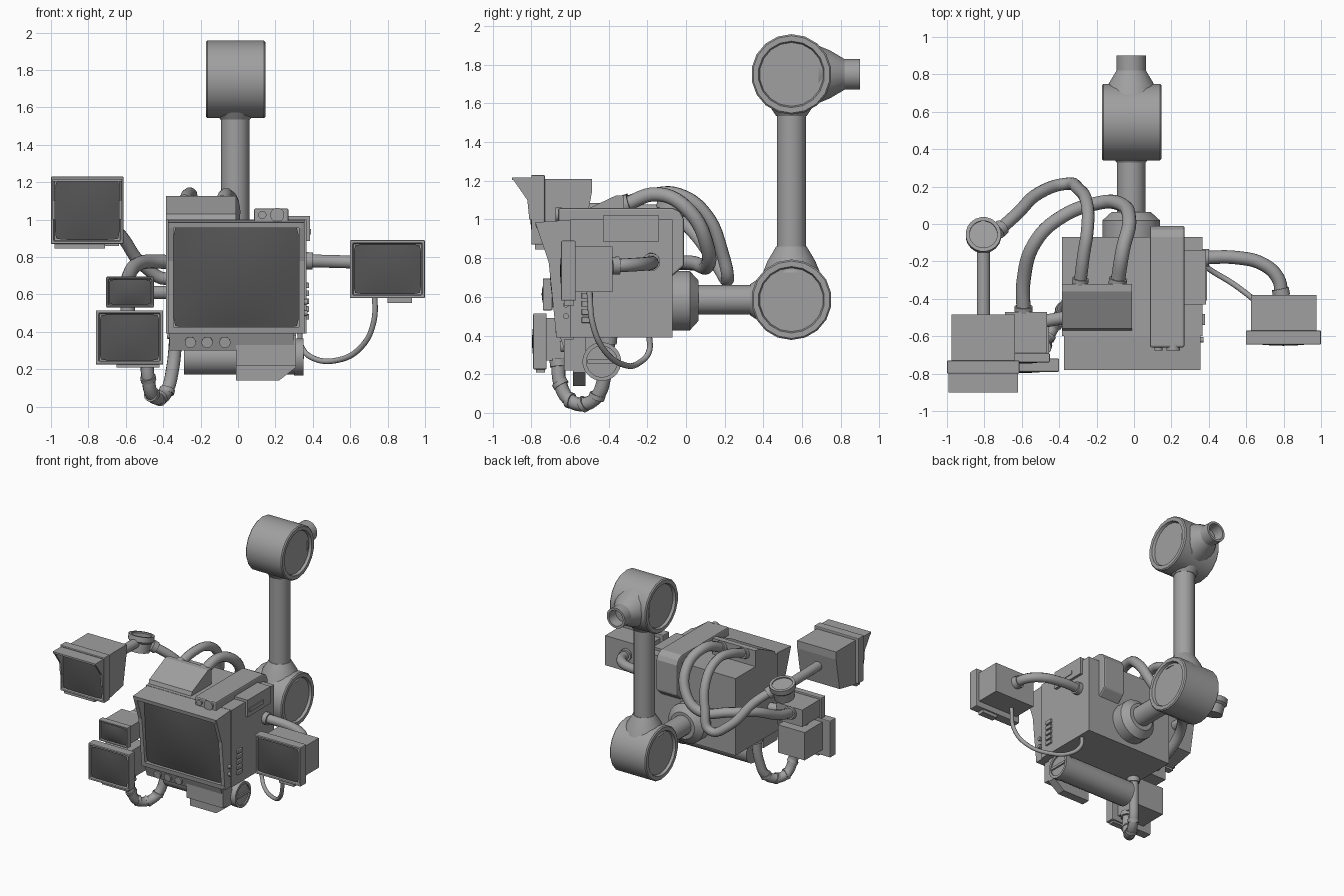
import bpy, bmesh, math
from mathutils import Vector

if "Cube" in bpy.data.objects:
    bpy.data.objects.remove(bpy.data.objects["Cube"])


def material(name, v):
    m = bpy.data.materials.new(name)
    m.diffuse_color = (v, v, v, 1)
    m.use_nodes = True
    m.node_tree.nodes["Principled BSDF"].inputs["Base Color"].default_value = m.diffuse_color
    return m


GREY = material("grey_metal", 0.35)
DARK = material("dark_screen", 0.09)


def finish(name, bm, mat=GREY, smooth=True, bevel=0):
    bmesh.ops.recalc_face_normals(bm, faces=bm.faces[:])
    me = bpy.data.meshes.new(name)
    bm.to_mesh(me)
    bm.free()
    ob = bpy.data.objects.new(name, me)
    bpy.context.collection.objects.link(ob)
    me.materials.append(mat)
    if bevel:
        b = ob.modifiers.new("bevel", 'BEVEL')
        b.width, b.segments = bevel, 2
    if smooth:
        select(ob)
        bpy.ops.object.shade_smooth_by_angle(angle=math.radians(35))
    return ob


def select(ob):
    bpy.ops.object.select_all(action='DESELECT')
    ob.select_set(True)
    bpy.context.view_layer.objects.active = ob


def prism(name, pts, a, b, axis='x', bevel=0):
    """Extrude a (y,z) outline along x, or an (x,z) outline along y."""
    bm = bmesh.new()
    place = (lambda p, t: (t, p[0], p[1])) if axis == 'x' else (lambda p, t: (p[0], t, p[1]))
    lo = [bm.verts.new(place(p, a)) for p in pts]
    hi = [bm.verts.new(place(p, b)) for p in pts]
    bm.faces.new(lo)
    bm.faces.new(hi[::-1])
    for i in range(len(pts)):
        j = (i + 1) % len(pts)
        bm.faces.new((lo[i], lo[j], hi[j], hi[i]))
    return finish(name, bm, bevel=bevel, smooth=False)


def box(name, x0, x1, y0, y1, z0, z1, bevel=0):
    return prism(name, [(y0, z0), (y1, z0), (y1, z1), (y0, z1)], x0, x1, bevel=bevel)


def lathe(name, start, direction, prof, n=20):
    """Revolve (distance, radius) pairs around a direction."""
    q = Vector(direction).to_track_quat('Z', 'Y')
    bm = bmesh.new()
    rings = []
    for d, r in prof:
        rings.append([bm.verts.new(Vector(start) + q @ Vector((
            r * math.cos(2 * math.pi * (i + .5) / n), r * math.sin(2 * math.pi * (i + .5) / n), d)))
            for i in range(n)])
    for r0, r1 in zip(rings, rings[1:]):
        for i in range(n):
            j = (i + 1) % n
            bm.faces.new((r0[i], r0[j], r1[j], r1[i]))
    bm.faces.new(rings[0][::-1])
    bm.faces.new(rings[-1])
    return finish(name, bm)


def rod(name, p0, p1, r, n=16):
    d = Vector(p1) - Vector(p0)
    return lathe(name, p0, d, [(0, r), (d.length, r)], n)


def cable(name, pts, r, collars=True):
    cu = bpy.data.curves.new(name, 'CURVE')
    cu.dimensions = '3D'
    cu.bevel_depth, cu.bevel_resolution, cu.resolution_u = r, 3, 6
    cu.use_fill_caps = True
    sp = cu.splines.new('BEZIER')
    sp.bezier_points.add(len(pts) - 1)
    for bp, p in zip(sp.bezier_points, pts):
        bp.co = p
        bp.handle_left_type = bp.handle_right_type = 'AUTO'
    ob = bpy.data.objects.new(name, cu)
    bpy.context.collection.objects.link(ob)
    cu.materials.append(GREY)
    select(ob)
    bpy.ops.object.convert(target='MESH')
    if collars:
        for a, b in ((pts[0], pts[1]), (pts[-1], pts[-2])):
            d = (Vector(b) - Vector(a)).normalized()
            rod(name + "_collar", a, Vector(a) + d * .04, r * 1.3)


def screen(name, x0, x1, z0, z1, ytop, ybot, bulge, n=10):
    """Bulged glass with softly rounded corners."""
    bm = bmesh.new()
    g = []
    for j in range(n + 1):
        for i in range(n + 1):
            u, v = 2 * i / n - 1, 2 * j / n - 1
            k = 1 - .04 * (u * v) ** 8
            y = ybot + (ytop - ybot) * (v + 1) / 2 - bulge * (1 - u * u) * (1 - v * v)
            g.append(bm.verts.new(((x0 + x1) / 2 + u * k * (x1 - x0) / 2, y,
                                   (z0 + z1) / 2 + v * k * (z1 - z0) / 2)))
    for j in range(n):
        for i in range(n):
            a = j * (n + 1) + i
            bm.faces.new((g[a], g[a + 1], g[a + n + 2], g[a + n + 1]))
    ob = finish(name, bm, DARK)
    if ob.data.polygons[n * n // 2].normal.y > 0:
        ob.data.flip_normals()


def monitor(name, x0, x1, z0, z1, yf, yb, rim):
    """Recessed frame with a bulged screen."""
    bm = bmesh.new()
    bmesh.ops.create_cube(bm, size=1)
    for v in bm.verts:
        v.co = ((x0 + x1) / 2 + v.co.x * (x1 - x0), (yf + yb) / 2 + v.co.y * (yb - yf),
                (z0 + z1) / 2 + v.co.z * (z1 - z0))
    front = [min(bm.faces, key=lambda f: f.calc_center_median().y)]
    bmesh.ops.inset_region(bm, faces=front, thickness=rim)
    bmesh.ops.inset_region(bm, faces=front, thickness=.003, depth=-.02)
    finish(name + "_frame", bm, smooth=False, bevel=.006)
    screen(name + "_screen", x0 + rim, x1 - rim, z0 + rim, z1 - rim, yf + .008, yf + .008, .014)


# main housing with hooded screen surround
box("body", -.385, .365, -.6, -.07, .39, 1.0)
box("screen_back", -.365, .34, -.64, -.57, .39, .99)
SIDE = [(-.57, .39), (-.67, .39), (-.71, .78), (-.78, .985), (-.57, 1.0)]
for n, a, b in (("left", -.375, -.345), ("right", .325, .355)):
    prism("surround_" + n, SIDE, a, b)
prism("surround_top", [(-.57, .965), (-.775, .955), (-.78, .985), (-.57, 1.0)], -.365, .345)
prism("surround_bottom", [(-.57, .39), (-.67, .39), (-.675, .425), (-.57, .425)], -.365, .345)
screen("main_screen", -.348, .328, .42, .968, -.685, -.65, .035)

# top wedge and the strap that folds over the back
prism("top_wedge", [(-.57, 1.0), (-.56, 1.03), (-.36, 1.125), (-.32, 1.125), (-.32, .99)], -.385, -.01)
prism("top_strap", [(-.66, .98), (-.66, 1.06), (-.07, 1.06), (-.03, 1.04), (-.01, 1.0),
                    (-.01, .76), (-.08, .7), (-.08, .98)], .085, .27, bevel=.01)
for x, r in ((.13, .022), (.21, .038)):
    rod("strap_knob", (x, -.64, 1.025), (x, -.675, 1.025), r)

# right side plate, buttons and dials
box("side_plate", .27, .385, -.43, -.14, .885, 1.02)
box("side_plate_slot", .38, .391, -.41, -.235, .92, .95)
for i in range(5):
    z = .48 + i * .042
    box("side_button", .36, .38, -.54, -.48, z - .015, z + .015, bevel=.004)
for z in (.5, .56):
    rod("side_dial", (.355, -.62, z), (.372, -.62, z), .015)

# lower control panel, roll and bracket
prism("control_panel", [(-.65, .39), (-.62, .3), (-.45, .3), (-.45, .39)], -.365, .3)
for x in (-.255, -.165, -.07):
    rod("panel_knob", (x, -.6, .348), (x, -.65, .343), .03)
rod("lower_roll", (-.29, -.435, .265), (.31, -.435, .265), .095, 24)
lathe("roll_cap", (.3, -.435, .265), (1, 0, 0), [(0, .1), (.05, .1), (.05, .08), (.04, .08)], 24)
box("cap_bar", .335, .352, -.51, -.36, .255, .275)
prism("front_bracket", [(-.01, .39), (.31, .39), (.31, .21), (.22, .14), (-.01, .14)], -.585, -.52, 'y')
box("bracket_step", -.01, .31, -.63, -.56, .22, .38)

# rear arm with two drum joints
AX, AY = -.015, .545
lathe("neck_collar", (AX, -.08, .58), (0, 1, 0), [(0, .155), (.1, .155), (.145, .105), (.145, .08)])
rod("neck", (AX, 0, .585), (AX, .4, .585), .077)
rod("column", (AX, AY, .7), (AX, AY, 1.65), .077)
for n, z in (("lower", .585), ("upper", 1.75)):
    lathe(n + "_joint", (-.172, AY, z), (1, 0, 0),
          [(.02, .165), (0, .172), (0, .2), (.008, .208), (.31, .208), (.318, .2),
           (.318, .172), (.298, .165)], 18)
FLARE = [(.14, .15), (.2, .125), (.275, .08)]
lathe("lower_flare_up", (AX, AY, .585), (0, 0, 1), FLARE)
lathe("lower_flare_front", (AX, AY, .585), (0, -1, 0), [(.14, .13), (.215, .08)])
lathe("upper_flare_down", (AX, AY, 1.75), (0, 0, -1), [(.14, .13), (.215, .08)])
lathe("upper_flare_back", (AX, AY, 1.75), (0, 1, 0), FLARE)
lathe("nozzle", (AX, .75, 1.75), (0, 1, 0), [(0, .08), (.15, .08), (.15, .062), (.06, .055)])

# upper left monitor with hood, post and swivel
monitor("upper_left", -1.0, -.612, .87, 1.23, -.8, -.73, .022)
prism("upper_left_case", [(-.73, .86), (-.73, 1.21), (-.485, 1.21), (-.485, 1.15), (-.53, .9)],
      -.975, -.635)
HOOD = [(-.9, 1.215), (-.79, 1.215), (-.79, 1.0), (-.81, 1.0), (-.82, 1.1)]
for a, b in ((-.993, -.978), (-.635, -.62)):
    prism("hood_side", HOOD, a, b)
box("hood_top", -.993, -.62, -.9, -.79, 1.203, 1.217)
box("button_strip", -.98, -.71, -.78, -.73, .845, .875)
rod("monitor_post", (-.805, -.5, 1.05), (-.805, -.08, 1.04), .036)
lathe("swivel", (-.805, -.085, .96), (0, .25, 1), [(0, .075), (.07, .08), (.085, .095),
                                                  (.125, .095), (.125, .075), (.115, .075)])

# small and lower left monitors
monitor("small_left", -.705, -.45, .53, .695, -.74, -.69, .016)
box("small_left_case", -.69, -.465, -.7, -.47, .545, .78 - .1)
rod("small_left_link", (-.48, -.52, .61), (-.37, -.5, .61), .035)
monitor("lower_left", -.76, -.4, .225, .515, -.79, -.72, .022)
box("lower_left_case", -.69, -.455, -.73, -.5, .27, .49)
rod("lower_left_post", (-.59, -.62, .47), (-.59, -.62, .56), .04)
box("lower_left_strip", -.65, -.42, -.775, -.73, .21, .23)

# right monitor
monitor("right", .598, 1.0, .58, .89, -.645, -.57, .022)
box("right_case", .625, .975, -.58, -.38, .625, .86)
box("right_strip", .8, .93, -.63, -.58, .555, .585)

# hoses and wires
cable("right_hose", [(.36, -.18, .78), (.55, -.18, .775), (.69, -.215, .77), (.77, -.29, .765),
                     (.79, -.385, .76)], .036)
cable("right_wire", [(.73, -.5, .63), (.725, -.48, .45), (.66, -.42, .32), (.53, -.32, .248),
                     (.4, -.24, .26), (.34, -.19, .32), (.33, -.19, .4)], .015, False)
cable("swivel_hose", [(-.73, -.04, 1.01), (-.63, .05, .92), (-.5, .17, .75), (-.36, .215, .69),
                      (-.3, .19, .82), (-.25, .1, 1.03), (-.25, -.04, 1.13),
                      (-.27, -.17, 1.13), (-.29, -.33, 1.08)], .034)
cable("back_hose", [(-.09, -.33, 1.07), (-.06, -.14, 1.13), (-.025, .02, 1.04), (-.08, .11, .86),
                    (-.2, .11, .76), (-.4, .03, .775), (-.53, -.1, .765), (-.59, -.3, .68),
                    (-.59, -.48, .63)], .038)
LOOP = [(-.49, -.66, .28), (-.48, -.65, .15), (-.46, -.6, .065), (-.42, -.53, .045),
        (-.38, -.46, .085), (-.35, -.42, .2), (-.33, -.4, .4)]
cable("lower_loop", LOOP, .036)
for a, b in zip(LOOP[1:5], LOOP[2:6]):
    p, d = Vector(a), (Vector(b) - Vector(a)).normalized()
    rod("loop_ring", p - d * .012, p + d * .012, .042)
